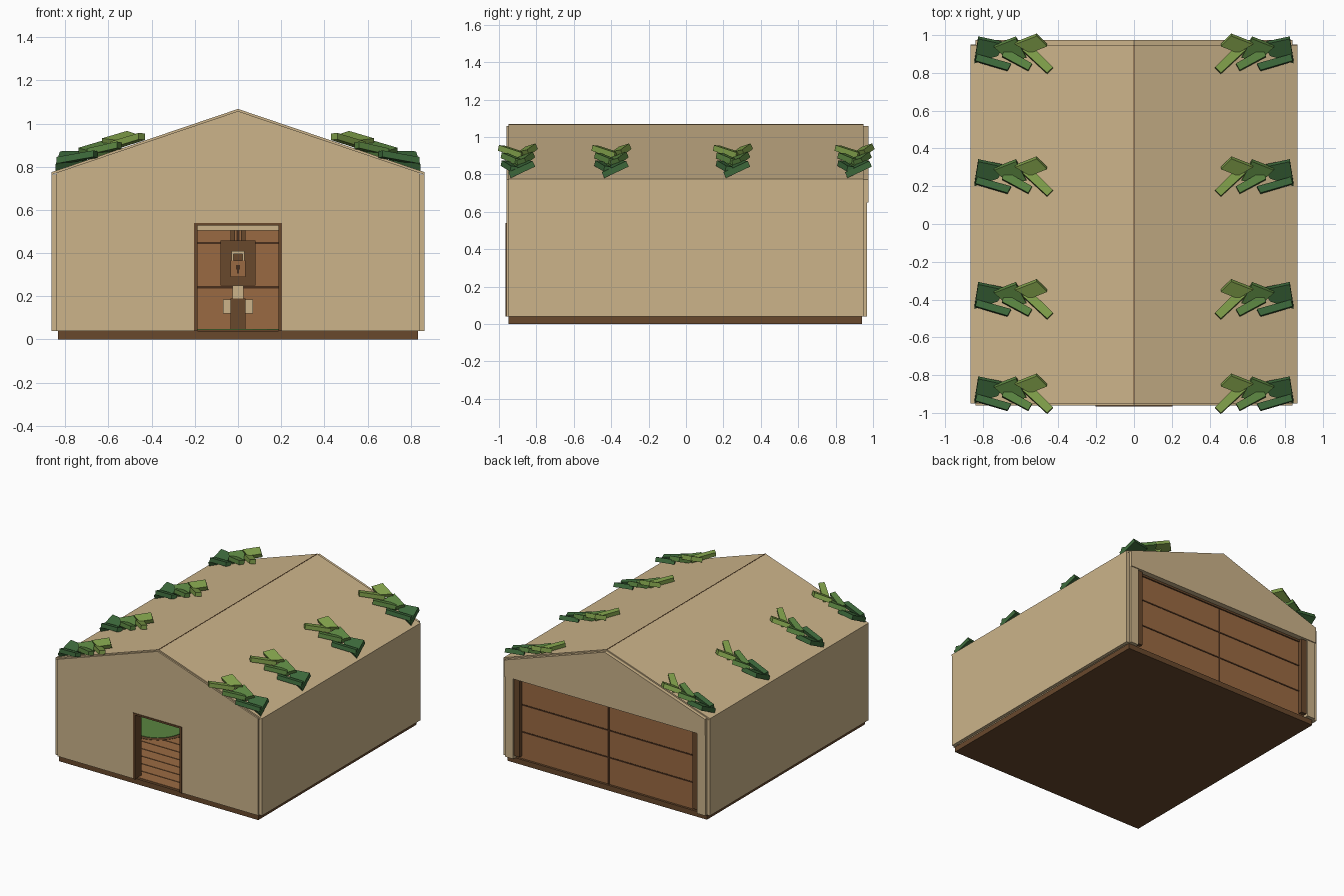
import bpy, bmesh, math

if "Cube" in bpy.data.objects:
    bpy.data.objects.remove(bpy.data.objects["Cube"])


def srgb(r, g, b):
    f = lambda c: c / 12.92 if c <= 0.04045 else ((c + 0.055) / 1.055) ** 2.4
    return (f(r / 255), f(g / 255), f(b / 255), 1)


def material(name, rgb):
    m = bpy.data.materials.new(name)
    m.diffuse_color = srgb(*rgb)
    m.use_nodes = True
    m.node_tree.nodes["Principled BSDF"].inputs["Base Color"].default_value = m.diffuse_color
    return m


TAN = material("sandstone tan", (204, 180, 138))
DARK = material("dark brown", (104, 72, 44))
WOOD = material("door wood", (154, 106, 66))
SHADOW = material("groove brown", (72, 46, 28))
LEAF_DARK = material("dark leaf green", (60, 104, 58))
LEAF_MID = material("mid leaf green", (90, 132, 64))
LEAF_LIGHT = material("light leaf green", (126, 157, 73))


def finish(bm, name, mat):
    bmesh.ops.recalc_face_normals(bm, faces=bm.faces[:])
    me = bpy.data.meshes.new(name)
    bm.to_mesh(me)
    bm.free()
    ob = bpy.data.objects.new(name, me)
    me.materials.append(mat)
    bpy.context.collection.objects.link(ob)
    return ob


def prism(bm, pts, offset):
    """Closed solid from a planar outline swept by an offset vector."""
    a = [bm.verts.new(p) for p in pts]
    b = [bm.verts.new([p[i] + offset[i] for i in range(3)]) for p in pts]
    bm.faces.new(a)
    bm.faces.new(b[::-1])
    n = len(pts)
    for i in range(n):
        bm.faces.new((a[i], b[i], b[(i + 1) % n], a[(i + 1) % n]))


def boxes(name, mat, *ranges):
    """One object made of boxes given as (x0, x1, y0, y1, z0, z1)."""
    bm = bmesh.new()
    for x0, x1, y0, y1, z0, z1 in ranges:
        prism(bm, [(x0, y0, z0), (x1, y0, z0), (x1, y1, z0), (x0, y1, z0)], (0, 0, z1 - z0))
    return finish(bm, name, mat)


def mirrored(x0, x1, *rest):
    return [(x0, x1, *rest), (-x1, -x0, *rest)]


def extruded(name, mat, outline, y0, y1):
    """Outline in x and z, swept along y."""
    bm = bmesh.new()
    prism(bm, [(x, y0, z) for x, z in outline], (0, y1 - y0, 0))
    return finish(bm, name, mat)


def disc(name, mat, x, y, radius, z0, z1):
    bm = bmesh.new()
    ring = [(x + radius * math.cos(t * math.tau / 32), y + radius * math.sin(t * math.tau / 32), z0)
            for t in range(32)]
    prism(bm, ring, (0, 0, z1 - z0))
    return finish(bm, name, mat)


APEX, EAVE, HALF = 1.068, 0.775, 0.865
SLOPE = (APEX - EAVE) / HALF


def roof_z(x):
    return APEX - SLOPE * abs(x)


# Foundation and plank floor
boxes("foundation", DARK, (-0.835, 0.835, -0.95, 0.942, 0, 0.04))
boxes("floor_planks", WOOD, *[(-0.83, 0.83, -0.93 + i * 0.1, -0.84 + i * 0.1, 0.038, 0.043)
                              for i in range(18)])

# Round floor mats with a wooden rim
for mx, my, r in ((-0.55, -0.17, 0.2), (0.55, -0.17, 0.2), (0, 0.25, 0.35)):
    disc("mat_rim", DARK, mx, my, r + 0.03, 0.04, 0.045)
    disc("round_mat", LEAF_MID, mx, my, r, 0.04, 0.048)

# Side walls
boxes("side_walls", TAN, *mirrored(0.84, HALF, -0.948, 0.95, 0.04, EAVE - 0.01))

# Front wall with doorway
e = 0.84
extruded("front_wall", TAN, [(-e, 0.04), (-0.2, 0.04), (-0.2, 0.535), (0.2, 0.535), (0.2, 0.04),
                             (e, 0.04), (e, roof_z(e) - 0.01), (0, APEX - 0.01),
                             (-e, roof_z(e) - 0.01)], -0.961, -0.93)
boxes("doorway_frame", DARK, *mirrored(0.187, 0.205, -0.966, -0.89, 0.04, 0.54),
      (-0.187, 0.187, -0.966, -0.89, 0.527, 0.54))

# Roof slab
t = 0.012
extruded("roof", TAN, [(-HALF, EAVE - t), (-HALF, EAVE), (0, APEX), (HALF, EAVE),
                       (HALF, EAVE - t), (0, APEX - t)], -0.95, 0.948)
boxes("ridge_seam", DARK, (-0.003, 0.003, -0.95, 0.948, APEX - 0.005, APEX + 0.0005))

# Back gable and corner pillars
extruded("back_gable", TAN, [(-e, 0.65), (e, 0.65), (e, roof_z(e) - 0.01), (0, APEX - 0.01),
                             (-e, roof_z(e) - 0.01)], 0.92, 0.975)
boxes("back_pillars", TAN, *mirrored(0.77, 0.84, 0.92, 0.968, 0.04, 0.65))

# Back double doors with grooves on both faces, posts and header
boxes("back_doors", WOOD, (-0.77, 0.77, 0.9, 0.925, 0.04, 0.66))
grooves = []
for y0, y1 in ((0.897, 0.9), (0.925, 0.928)):
    grooves += [(-0.74, 0.74, y0, y1, z - 0.005, z + 0.005) for z in (0.242, 0.447)]
    grooves.append((-0.006, 0.006, y0, y1, 0.04, 0.65))
boxes("door_grooves", SHADOW, *grooves)
boxes("back_door_posts", DARK, *mirrored(0.725, 0.77, 0.925, 0.955, 0.06, 0.65),
      (-0.77, 0.77, 0.925, 0.935, 0.635, 0.65))
boxes("inner_header", TAN, (-0.77, 0.77, 0.86, 0.9, 0.505, 0.53))

# Padlock and bar on the inside of the back doors
boxes("lock_backplate", DARK, (-0.08, 0.08, 0.87, 0.897, 0.25, 0.458))
boxes("lock_body", WOOD, (-0.034, 0.034, 0.85, 0.87, 0.29, 0.365))
boxes("lock_shackle", TAN, *mirrored(0.02, 0.03, 0.855, 0.87, 0.365, 0.41),
      (-0.03, 0.03, 0.855, 0.87, 0.395, 0.41))
boxes("keyhole", SHADOW, (-0.01, 0.01, 0.846, 0.85, 0.325, 0.345),
      (-0.004, 0.004, 0.846, 0.85, 0.305, 0.325))
boxes("inner_post", DARK, (-0.035, 0.035, 0.86, 0.897, 0.04, 0.19),
      *mirrored(0.015, 0.035, 0.88, 0.897, 0.458, 0.505))
boxes("post_brackets", TAN, (-0.025, 0.025, 0.86, 0.897, 0.19, 0.25),
      *mirrored(0.035, 0.07, 0.87, 0.897, 0.12, 0.185))

# Leaf clusters on the roof: (colour, outline in x and y from the cluster centre, rise along y)
LEAVES = [
    (LEAF_LIGHT, [(0.43, -0.07), (0.46, -0.10), (0.59, 0.02), (0.55, 0.05)], -0.2),
    (LEAF_LIGHT, [(0.46, 0.04), (0.515, 0.095), (0.63, 0.05), (0.55, 0.005)], 0.45),
    (LEAF_MID, [(0.54, -0.05), (0.56, -0.085), (0.70, -0.01), (0.68, 0.03)], -0.2),
    (LEAF_MID, [(0.57, -0.02), (0.625, 0.08), (0.74, 0.035), (0.66, -0.04)], 0.45),
    (LEAF_DARK, [(0.65, -0.05), (0.67, -0.085), (0.84, -0.035), (0.83, 0.0)], -0.2),
    (LEAF_DARK, [(0.685, 0.05), (0.825, 0.08), (0.845, -0.05), (0.72, -0.01)], 0.45),
]
for cy in (-0.9, -0.4, 0.25, 0.9):
    for side in (-1, 1):
        for mat, outline, rise in LEAVES:
            mid = sum(p[0] for p in outline) / 4
            tilt = -0.12
            bm = bmesh.new()
            prism(bm, [(side * x, cy + y, roof_z(mid) + 0.035 + tilt * (x - mid) + rise * y)
                       for x, y in outline], (0, rise * 0.03, -0.03))
            finish(bm, "roof_leaf", mat)
